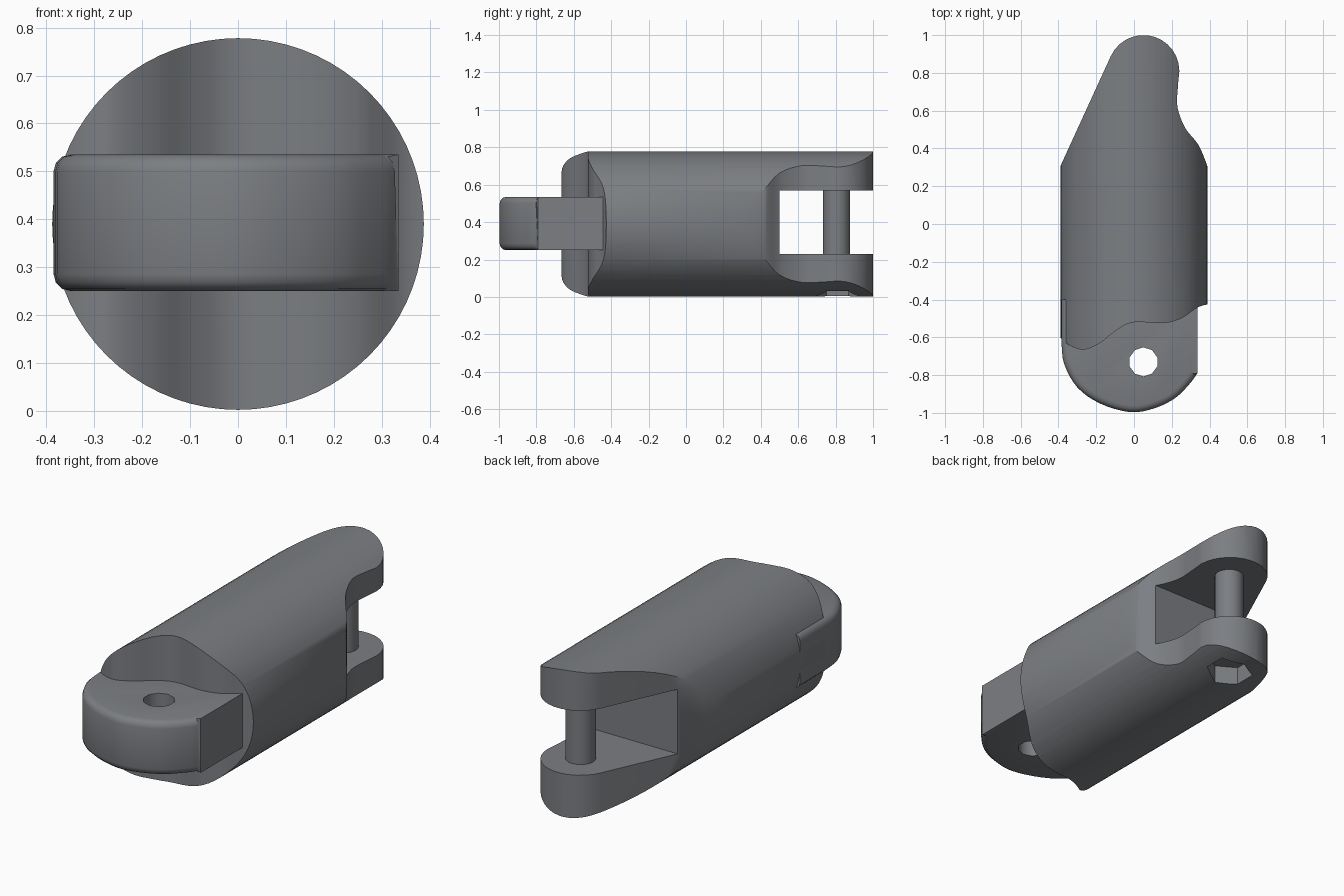
import bpy, bmesh, math
from mathutils import Matrix, Vector

cube = bpy.data.objects.get("Cube")
if cube:
    bpy.data.objects.remove(cube)

grey = bpy.data.materials.new("slate grey")
grey.use_nodes = True
colour = (0.2, 0.21, 0.225, 1)
grey.diffuse_color = colour
grey.node_tree.nodes["Principled BSDF"].inputs["Base Color"].default_value = colour

R = 0.388            # barrel radius, also its axis height
PIN_X = 0.05         # hinge axes sit slightly off centre


def make(name, bm):
    bmesh.ops.recalc_face_normals(bm, faces=bm.faces)
    mesh = bpy.data.meshes.new(name)
    bm.to_mesh(mesh)
    bm.free()
    mesh.materials.append(grey)
    obj = bpy.data.objects.new(name, mesh)
    bpy.context.collection.objects.link(obj)
    return obj


def cylinder(name, radius, depth, centre, sides=32, along_y=False):
    bm = bmesh.new()
    bmesh.ops.create_cone(bm, cap_ends=True, segments=sides, radius1=radius,
                          radius2=radius, depth=depth)
    turn = Matrix.Rotation(math.pi / 2 if along_y else 0, 4, 'X')
    bm.transform(Matrix.Translation(centre) @ turn)
    return make(name, bm)


def box(name, low, high):
    bm = bmesh.new()
    bmesh.ops.create_cube(bm, size=1)
    low, high = Vector(low), Vector(high)
    bm.transform(Matrix.Translation((low + high) / 2) @ Matrix.Diagonal((high - low).to_4d()))
    return make(name, bm)


def prism(name, outline, low, high):
    bm = bmesh.new()
    face = bm.faces.new([bm.verts.new((x, y, low)) for x, y in outline])
    top = bmesh.ops.extrude_face_region(bm, geom=[face])["geom"]
    bmesh.ops.translate(bm, vec=(0, 0, high - low),
                        verts=[v for v in top if isinstance(v, bmesh.types.BMVert)])
    return make(name, bm)


def spline(points, steps=5):
    """Smooth curve through the points."""
    p = [Vector(q) for q in points]
    p = [2 * p[0] - p[1]] + p + [2 * p[-1] - p[-2]]
    out = []
    for a, b, c, d in zip(p, p[1:], p[2:], p[3:]):
        for i in range(steps):
            t = i / steps
            out.append(0.5 * (2 * b + (c - a) * t + (2 * a - 5 * b + 4 * c - d) * t ** 2
                              + (3 * b - a - 3 * c + d) * t ** 3))
    return [tuple(v) for v in out] + [tuple(points[-1])]


def boolean(obj, tool, operation):
    mod = obj.modifiers.new("cut", 'BOOLEAN')
    mod.object, mod.operation, mod.solver = tool, operation, 'EXACT'
    apply(obj)
    bpy.data.objects.remove(tool)


def activate(obj):
    bpy.ops.object.select_all(action='DESELECT')
    obj.select_set(True)
    bpy.context.view_layer.objects.active = obj


def apply(obj):
    activate(obj)
    for mod in list(obj.modifiers):
        bpy.ops.object.modifier_apply(modifier=mod.name)


def smooth(obj, degrees=40):
    activate(obj)
    bpy.ops.object.shade_smooth_by_angle(angle=math.radians(degrees))


# Body: a round barrel trimmed to the plan outline
front_edge = spline([(-0.42, -0.56), (-0.36, -0.63), (-0.27, -0.665), (-0.18, -0.63),
                     (-0.09, -0.56), (0, -0.52), (0.15, -0.525), (0.25, -0.5),
                     (0.34, -0.44), (0.42, -0.42)])
neck = spline([(0.42, 0.2), (0.387, 0.31), (0.34, 0.42), (0.27, 0.51),
               (0.23, 0.62), (0.232, 0.72), (0.24, 0.81)])
tip = [(PIN_X + 0.19 * math.cos(a), 0.81 + 0.19 * math.sin(a))
       for a in (math.radians(12 * i) for i in range(1, 14))]
body = cylinder("body", R, 2.4, (0, 0, R + 0.002), 72, True)
boolean(body, prism("plan", front_edge + neck + tip + [(-0.388, 0.31), (-0.42, 0.2)], -0.2, 1), 'INTERSECT')

# Fork slot at the back and the nut recess under the lower prong
boolean(body, box("slot", (-0.6, 0.5, 0.23), (0.6, 1.2, 0.57)), 'DIFFERENCE')
boolean(body, cylinder("recess", 0.115, 0.3, (PIN_X, 0.81, -0.05), 6), 'DIFFERENCE')
smooth(body)

# Hinge pin across the fork
smooth(cylinder("hinge_pin", 0.073, 0.42, (PIN_X, 0.805, 0.4), 24))

# Tongue at the front with softened rim and a pin hole
rim = spline([(-0.385, -0.62), (-0.37, -0.74), (-0.3, -0.865), (-0.18, -0.95), (-0.02, -0.996),
              (0.11, -0.975), (0.22, -0.92), (0.3, -0.84), (0.335, -0.79)], 4)
tongue = prism("tongue", [(-0.385, -0.4)] + rim + [(0.335, -0.4)], 0.25, 0.535)
bm = bmesh.new()
bm.from_mesh(tongue.data)
curved = [e for e in bm.edges
          if abs(e.verts[0].co.z - e.verts[1].co.z) < 0.01
          and max(v.co.x for v in e.verts) < 0.334]
bmesh.ops.bevel(bm, geom=curved, offset=0.035, segments=3, profile=0.5, affect='EDGES')
bm.to_mesh(tongue.data)
bm.free()
boolean(tongue, cylinder("pin_hole", 0.077, 1, (PIN_X, -0.73, 0.4), 10), 'DIFFERENCE')
smooth(tongue)
